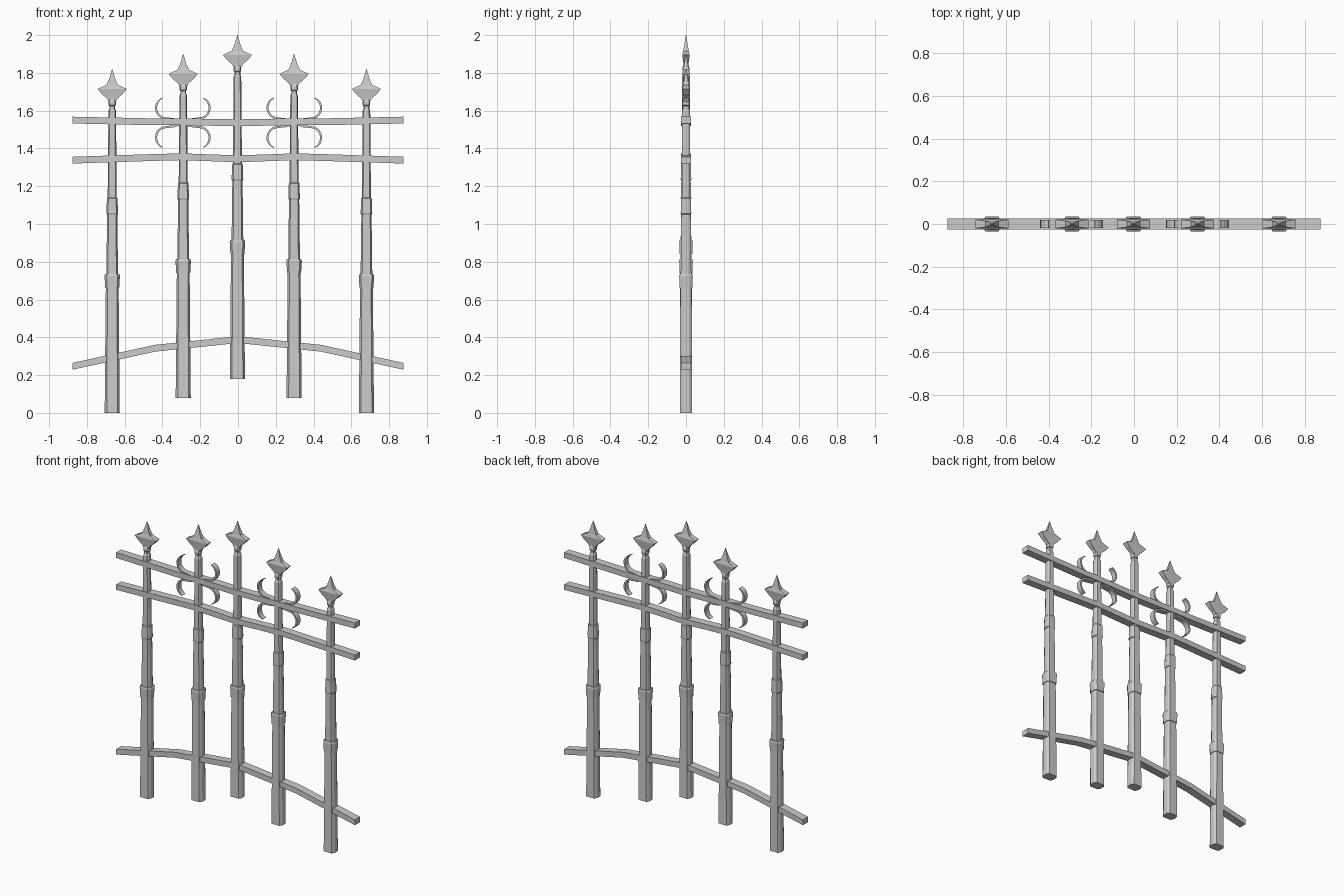
import bpy
from math import sin, cos, radians
from mathutils import Vector

if "Cube" in bpy.data.objects:
    bpy.data.objects.remove(bpy.data.objects["Cube"])


def make_mesh(name, verts, faces):
    me = bpy.data.meshes.new(name)
    me.from_pydata(verts, [], faces)
    me.update()
    ob = bpy.data.objects.new(name, me)
    bpy.context.collection.objects.link(ob)
    return ob


def loft(name, section, levels, origin):
    """Stack scaled copies of a cross-section; levels are (half x, half y, z)."""
    n = len(section)
    verts = [(origin[0] + sx * hx, sy * hy, origin[1] + z)
             for hx, hy, z in levels for sx, sy in section]
    faces = [tuple(reversed(range(n)))]
    for i in range(len(levels) - 1):
        for j in range(n):
            k = (j + 1) % n
            faces.append((i * n + j, i * n + k, (i + 1) * n + k, (i + 1) * n + j))
    top = (len(levels) - 1) * n
    faces.append(tuple(range(top, top + n)))
    return make_mesh(name, verts, faces)


def strip(name, path, thick, half_y, upright=False):
    """Flat bar following an x-z path, with a thickness per point."""
    levels = []
    for i, p in enumerate(path):
        a, b = Vector(path[max(i - 1, 0)]), Vector(path[min(i + 1, len(path) - 1)])
        d = (b - a).normalized()
        nrm = Vector((0, 1)) if upright else Vector((-d.y, d.x))
        nrm *= thick[i] / 2
        levels.append([(p[0] + s * nrm.x, y, p[1] + s * nrm.y)
                       for s, y in ((-1, -half_y), (1, -half_y), (1, half_y), (-1, half_y))])
    verts = [v for lv in levels for v in lv]
    faces = [(0, 1, 2, 3)]
    for i in range(len(path) - 1):
        for j in range(4):
            k = (j + 1) % 4
            faces.append((4 * i + j, 4 * i + 4 + j, 4 * i + 4 + k, 4 * i + k))
    e = len(verts) - 4
    faces.append((e + 3, e + 2, e + 1, e))
    ob = make_mesh(name, verts, faces)
    bpy.context.view_layer.objects.active = ob
    bpy.ops.object.select_all(action='DESELECT')
    ob.select_set(True)
    bpy.ops.object.mode_set(mode='EDIT')
    bpy.ops.mesh.select_all(action='SELECT')
    bpy.ops.mesh.normals_make_consistent(inside=False)
    bpy.ops.object.mode_set(mode='OBJECT')
    return ob


OCTAGON = [(1, -.5), (1, .5), (.72, 1), (-.72, 1), (-1, .5), (-1, -.5), (-.72, -1), (.72, -1)]
SQUARE = [(1, -1), (1, 1), (-1, 1), (-1, -1)]

# Tapered post with two collars and a necked top
POST = [(.040, .033, 0), (.034, .030, .66), (.037, .034, .661), (.041, .036, .725),
        (.037, .033, .735), (.031, .028, .736), (.027, .025, 1.05), (.031, .028, 1.055),
        (.028, .026, 1.135), (.024, .022, 1.14), (.020, .020, 1.60), (.015, .015, 1.61),
        (.015, .015, 1.625), (.020, .019, 1.63), (.020, .019, 1.645), (.016, .014, 1.66)]
# Flat spearhead finial
FINIAL = [(.018, .012, 1.645), (.028, .013, 1.665), (.055, .016, 1.688), (.077, .020, 1.715),
          (.030, .014, 1.737), (.017, .010, 1.765), (.001, .001, 1.82)]

posts = [(-.666, 0), (-.29, .08), (-.003, .18), (.297, .08), (.68, 0)]
for i, o in enumerate(posts):
    loft(f"post_{i + 1}", OCTAGON, POST, o)
    loft(f"finial_{i + 1}", SQUARE, FINIAL, o)

# Three rails, symmetric about the centre
rails = {"bottom_rail": [(0, .388), (.44, .342), (.875, .247)],
         "middle_rail": [(0, 1.345), (.30, 1.356), (.45, 1.352), (.875, 1.338)],
         "top_rail": [(0, 1.536), (.30, 1.541), (.45, 1.541), (.875, 1.550)]}
for name, half in rails.items():
    path = [(-x, z) for x, z in reversed(half[1:])] + half
    strip(name, path, [.036] * len(path), .026, upright=True)

# Four C-scrolls around each of the two decorated posts
for cx, side in ((-.292, "left"), (.298, "right")):
    for sx in (-1, 1):
        for sz in (-1, 1):
            arc = [(.087 + .055 * cos(radians(a)), .079 + .056 * sin(radians(a)))
                   for a in range(68, -91, -18)]
            arc += [(.045, .018), (.0, .003)]
            path = [(cx + sx * x, 1.536 + sz * z) for x, z in arc]
            thick = [.004, .007, .010] + [.011] * (len(path) - 3)
            strip(f"scroll_{side}", path, thick, .018)
